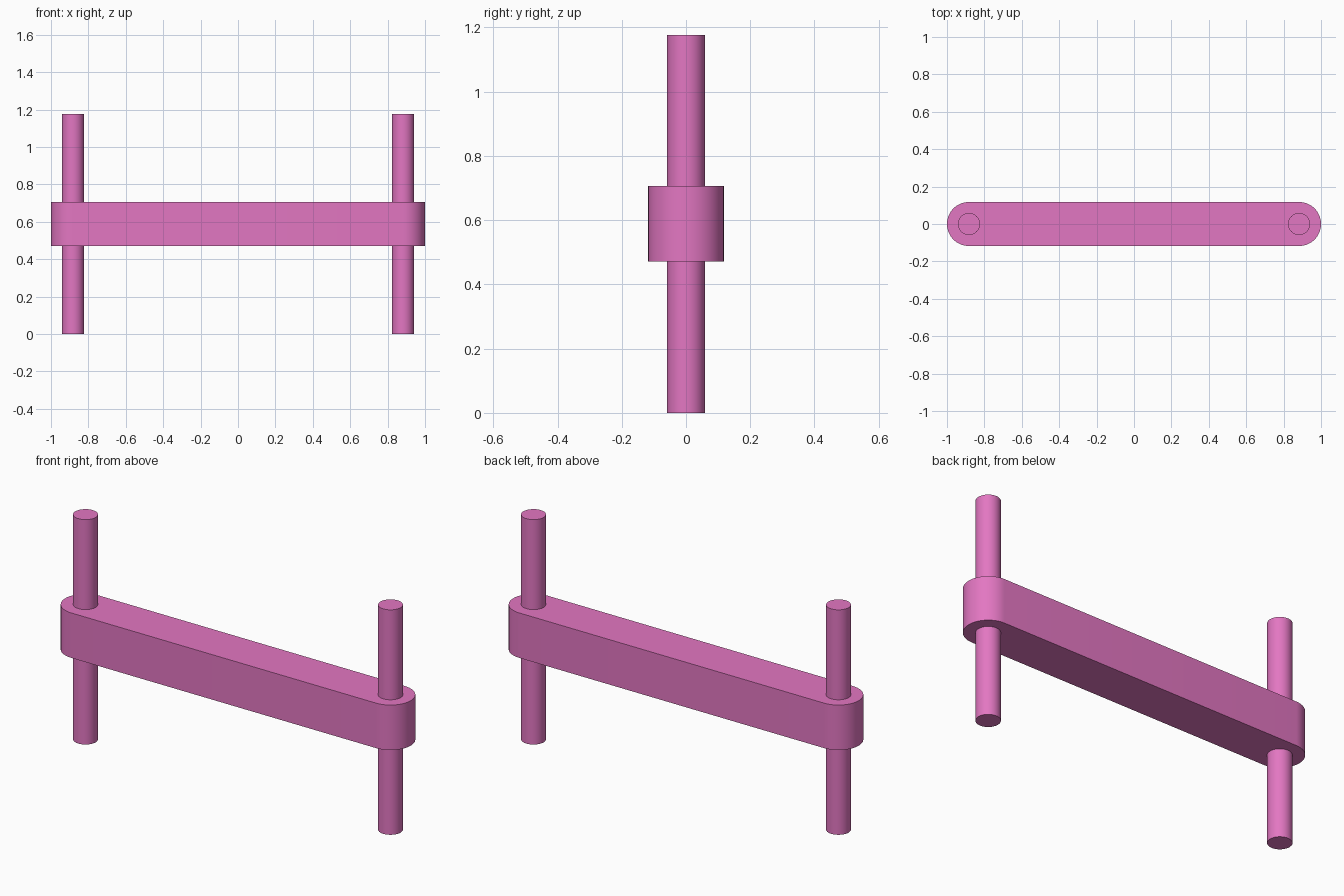
import bpy, bmesh
from math import pi, cos, sin, radians

if "Cube" in bpy.data.objects:
    bpy.data.objects.remove(bpy.data.objects["Cube"])

U = 2 / 17            # plate half thickness; whole link is 17 units long
PIN_X = 7.5 * U
HEIGHT = 10 * U

pink = bpy.data.materials.new("pink")
pink.diffuse_color = (0.766, 0.184, 0.539, 1)
pink.use_nodes = True
pink.node_tree.nodes["Principled BSDF"].inputs["Base Color"].default_value = pink.diffuse_color


def finish(obj):
    obj.data.materials.append(pink)
    bpy.ops.object.select_all(action='DESELECT')
    obj.select_set(True)
    bpy.context.view_layer.objects.active = obj
    bpy.ops.object.shade_smooth_by_angle(angle=radians(30))


# Link bar: stadium outline extruded upwards
def link_bar(z0, z1, segments=32):
    bm = bmesh.new()
    outline = []
    for side, start in ((1, -pi / 2), (-1, pi / 2)):
        for i in range(segments + 1):
            a = start + pi * i / segments
            outline.append(bm.verts.new((side * PIN_X + U * cos(a), U * sin(a), z0)))
    base = bm.faces.new(outline)
    top = bmesh.ops.extrude_face_region(bm, geom=[base], use_keep_orig=True)["geom"]
    bmesh.ops.translate(bm, vec=(0, 0, z1 - z0),
                        verts=[v for v in top if isinstance(v, bmesh.types.BMVert)])
    bmesh.ops.recalc_face_normals(bm, faces=bm.faces)
    mesh = bpy.data.meshes.new("link_bar")
    bm.to_mesh(mesh)
    bm.free()
    obj = bpy.data.objects.new("link_bar", mesh)
    bpy.context.collection.objects.link(obj)
    finish(obj)


link_bar(4 * U, 6 * U)

# Pins through both rounded ends
for name, side in (("left_pin", -1), ("right_pin", 1)):
    bpy.ops.mesh.primitive_cylinder_add(vertices=64, radius=U / 2, depth=HEIGHT,
                                        location=(side * PIN_X, 0, HEIGHT / 2))
    pin = bpy.context.object
    pin.name = name
    finish(pin)
